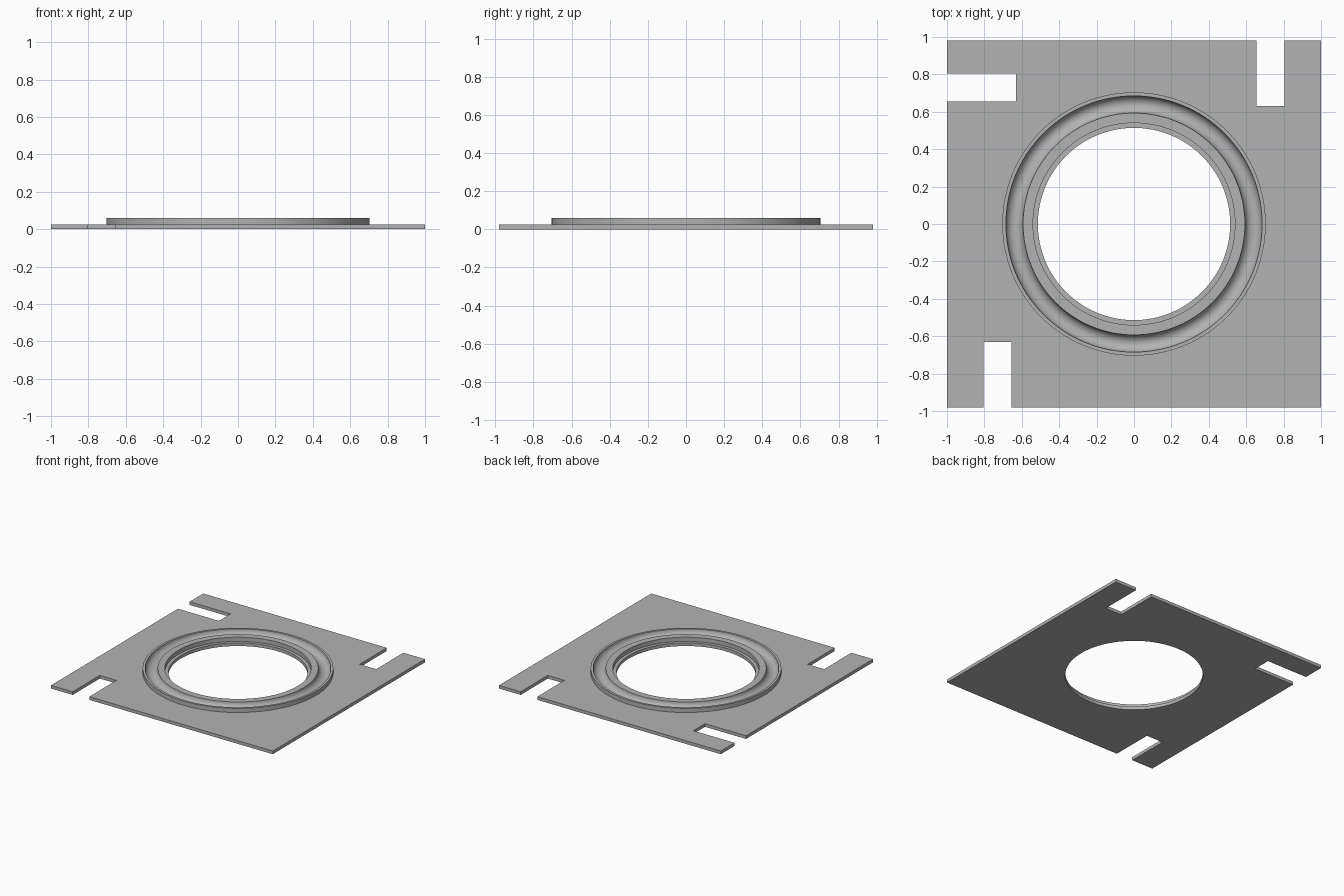
import bpy
import bmesh
from math import cos, sin, pi

SEGMENTS = 128
TOP, PLATE_TOP = 0.06, 0.026
GROOVE_R, GROOVE_SIZE = 0.639, 0.046

if "Cube" in bpy.data.objects:
    bpy.data.objects.remove(bpy.data.objects["Cube"], do_unlink=True)

grey = bpy.data.materials.new("plain grey")
grey.use_nodes = True
grey.diffuse_color = (0.45, 0.45, 0.45, 1)
grey.node_tree.nodes["Principled BSDF"].inputs["Base Color"].default_value = grey.diffuse_color


def make_object(name, bm):
    bmesh.ops.recalc_face_normals(bm, faces=bm.faces[:])
    mesh = bpy.data.meshes.new(name)
    bm.to_mesh(mesh)
    bm.free()
    mesh.materials.append(grey)
    obj = bpy.data.objects.new(name, mesh)
    bpy.context.collection.objects.link(obj)
    return obj


def extrude_outline(name, outline, height):
    bm = bmesh.new()
    face = bm.faces.new([bm.verts.new((x, y, 0)) for x, y in outline])
    result = bmesh.ops.extrude_face_region(bm, geom=[face])
    top = [v for v in result["geom"] if isinstance(v, bmesh.types.BMVert)]
    bmesh.ops.translate(bm, verts=top, vec=(0, 0, height))
    return make_object(name, bm)


def lathe(name, profile, closed):
    """Revolve (radius, z) points; open profiles get flat caps."""
    bm = bmesh.new()
    rings = []
    for r, z in profile:
        angles = [2 * pi * i / SEGMENTS for i in range(SEGMENTS)]
        rings.append([bm.verts.new((r * cos(a), r * sin(a), z)) for a in angles])
    pairs = list(zip(rings, rings[1:]))
    if closed:
        pairs.append((rings[-1], rings[0]))
    else:
        bm.faces.new(rings[0])
        bm.faces.new(rings[-1])
    for lower, upper in pairs:
        for i in range(SEGMENTS):
            j = (i + 1) % SEGMENTS
            bm.faces.new((lower[i], lower[j], upper[j], upper[i]))
    return make_object(name, bm)


def combine(target, tool, operation):
    tool.hide_render = True
    mod = target.modifiers.new(tool.name, "BOOLEAN")
    mod.operation, mod.solver, mod.object = operation, "EXACT", tool
    bpy.context.view_layer.objects.active = target
    bpy.ops.object.modifier_apply(modifier=mod.name)
    bpy.data.objects.remove(tool, do_unlink=True)


# Square plate with three open slots
W, D = 1.0, 0.98
NEAR, FAR, END = 0.655, 0.805, 0.63
plate = extrude_outline("slotted_plate", [
    (-W, -D), (-FAR, -D), (-FAR, -END), (-NEAR, -END), (-NEAR, -D),
    (W, -D), (W, D),
    (FAR, D), (FAR, END), (NEAR, END), (NEAR, D),
    (-W, D), (-W, FAR), (-END, FAR), (-END, NEAR), (-W, NEAR),
], PLATE_TOP)

# Raised collar
collar = lathe("raised_collar", [(0.704, 0.01), (0.704, TOP)], False)
combine(plate, collar, "UNION")

# Stepped central bore
bore = lathe("bore_cutter", [(0.514, -0.1), (0.514, PLATE_TOP),
                             (0.54, PLATE_TOP), (0.54, 0.2)], False)
combine(plate, bore, "DIFFERENCE")

# Rounded ring groove in the collar
arc = [(GROOVE_R - GROOVE_SIZE * cos(pi * i / 16),
        TOP - GROOVE_SIZE * sin(pi * i / 16)) for i in range(17)]
ends = [(GROOVE_R + GROOVE_SIZE, 0.1), (GROOVE_R - GROOVE_SIZE, 0.1)]
groove = lathe("groove_cutter", arc + ends, True)
combine(plate, groove, "DIFFERENCE")

# Smooth round walls, crisp edges
bpy.ops.object.select_all(action="DESELECT")
plate.select_set(True)
bpy.context.view_layer.objects.active = plate
bpy.ops.object.shade_smooth_by_angle(angle=pi / 6)
